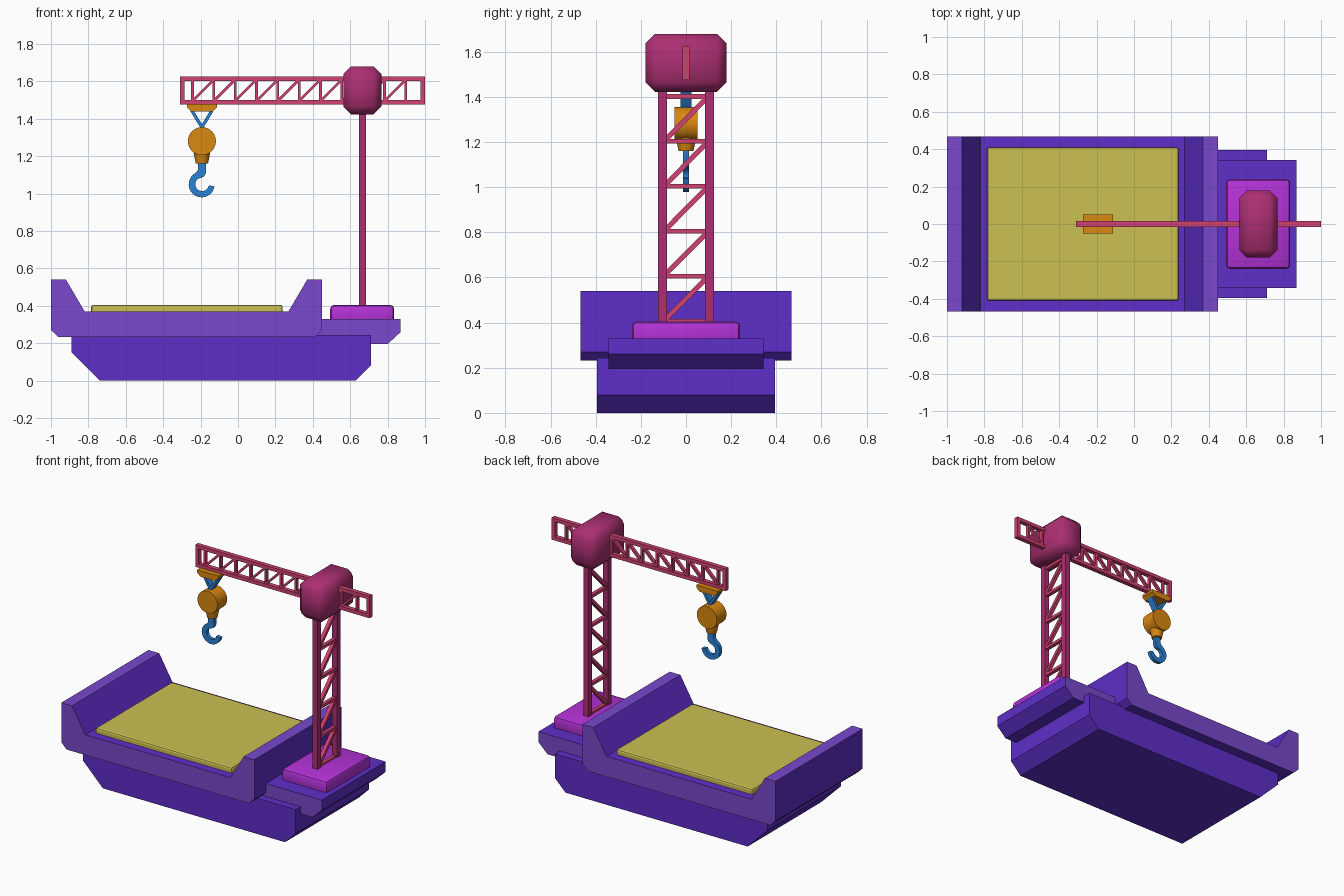
import bpy, bmesh, math
from mathutils import Vector

if "Cube" in bpy.data.objects:
    bpy.data.objects.remove(bpy.data.objects["Cube"])


def mat(name, hexcol):
    m = bpy.data.materials.new(name)
    c = [int(hexcol[i:i + 2], 16) / 255 for i in (0, 2, 4)]
    m.diffuse_color = [v / 12.92 if v <= 0.04045 else ((v + 0.055) / 1.055) ** 2.4 for v in c] + [1]
    m.use_nodes = True
    m.node_tree.nodes["Principled BSDF"].inputs["Base Color"].default_value = m.diffuse_color
    return m


DEEP = mat("deep_purple", "5E2EC8")
LIGHT = mat("light_purple", "7848CC")
YELLOW = mat("cargo_yellow", "CCC052")
MAGENTA = mat("magenta", "B432D8")
PLUM = mat("plum", "AC2F72")
PINK = mat("pink", "D24272")
ORANGE = mat("orange", "DA8810")
BLUE = mat("blue", "2A82D6")


def finish(bm, name, *mats):
    bmesh.ops.recalc_face_normals(bm, faces=bm.faces)
    me = bpy.data.meshes.new(name)
    bm.to_mesh(me)
    bm.free()
    for m in mats:
        me.materials.append(m)
    ob = bpy.data.objects.new(name, me)
    bpy.context.collection.objects.link(ob)
    return ob


def extrude(name, pts, half, *mats):
    """x/z profile extruded symmetrically along y"""
    bm = bmesh.new()
    f = bm.faces.new([bm.verts.new((x, -half, z)) for x, z in pts])
    r = bmesh.ops.extrude_face_region(bm, geom=[f])
    verts = [v for v in r["geom"] if isinstance(v, bmesh.types.BMVert)]
    bmesh.ops.translate(bm, vec=(0, 2 * half, 0), verts=verts)
    return finish(bm, name, *mats)


def add_box(bm, lo, hi):
    vs = bmesh.ops.create_cube(bm, size=1)["verts"]
    for v in vs:
        v.co = Vector([(a + b) / 2 + c * (b - a) for a, b, c in zip(lo, hi, v.co)])


def add_bar(bm, a, b, w, d):
    """bar from a to b; w is its in-plane width, d its depth"""
    a, b = Vector(a), Vector(b)
    t = (b - a).normalized()
    flat = Vector((0, 1, 0)) if abs(a.y - b.y) < 1e-6 else Vector((1, 0, 0))
    side = t.cross(flat)
    vs = bmesh.ops.create_cube(bm, size=1)["verts"]
    for v in vs:
        c = v.co.copy()
        v.co = (a + b) / 2 + t * c.x * (b - a).length + side * c.y * w + flat * c.z * d


def box(name, lo, hi, m, bevel=0, seg=1):
    bm = bmesh.new()
    add_box(bm, lo, hi)
    if bevel:
        bmesh.ops.bevel(bm, geom=bm.edges[:], offset=bevel, segments=seg, profile=0.5, affect='EDGES')
    return finish(bm, name, m)


def smooth(ob, angle=40):
    for o in bpy.context.selected_objects:
        o.select_set(False)
    ob.select_set(True)
    bpy.context.view_layer.objects.active = ob
    bpy.ops.object.shade_smooth_by_angle(angle=math.radians(angle))


def paint_sides(ob):
    """lighter paint on long sides and on bulwark tops"""
    for p in ob.data.polygons:
        if abs(p.normal.y) > 0.9 or (p.normal.z > 0.9 and p.center.z > 0.5):
            p.material_index = 1


# hull
extrude("lower_hull", [(-.89, .24), (-.89, .15), (-.74, 0), (.63, 0), (.71, .08), (.71, .243)],
        .395, DEEP)
paint_sides(extrude("upper_hull", [(-1, .54), (-.92, .54), (-.82, .37), (.27, .37), (.37, .54), (.45, .54),
                                   (.45, .27), (.41, .232), (-.96, .232), (-1, .27)], .468, DEEP, LIGHT))
paint_sides(extrude("stern_platform", [(.40, .33), (.87, .33), (.87, .26), (.80, .195), (.55, .195),
                                       (.40, .25)], .343, DEEP, LIGHT))

# cargo bed
box("cargo_bed", (-.785, -.41, .34), (.238, .41, .405), YELLOW, .012, 2)

# crane base with softened rim
smooth(box("crane_base", (.493, -.24, .30), (.835, .24, .405), MAGENTA, .022, 2))

# mast poles
bm = bmesh.new()
for s in (-1, 1):
    add_box(bm, (.647, s * .104 - .019, .39), (.684, s * .104 + .019, 1.50))
finish(bm, "mast_poles", PLUM)

# mast lattice
bm = bmesh.new()
for i in range(6):
    z = .407 + i * .199
    add_bar(bm, (.665, -.1, z), (.665, .1, z), .02, .024)
    if i < 5:
        add_bar(bm, (.665, -.09, z + .008), (.665, .09, z + .19), .022, .024)
finish(bm, "mast_lattice", PINK)

# jib frame and lattice
bm = bmesh.new()
for z in (1.487, 1.613):
    add_box(bm, (-.31, -.015, z - .012), (1, .015, z + .012))
for x in (-.298, .988):
    add_box(bm, (x - .012, -.015, 1.48), (x + .012, .015, 1.62))
finish(bm, "jib_frame", PINK)
bm = bmesh.new()
for i in range(11):
    x = -.243 + i * .114
    add_bar(bm, (x, 0, 1.48), (x, 0, 1.62), .014, .022)
    if i < 10:
        add_bar(bm, (x, 0, 1.495), (x + .112, 0, 1.607), .014, .022)
finish(bm, "jib_lattice", PINK)

# machinery cab
smooth(box("crane_cab", (.563, -.18, 1.423), (.767, .18, 1.68), PLUM, .042, 1), 60)

# trolley
HX = -.193
extrude("trolley", [(HX - .08, 1.478), (HX + .08, 1.478), (HX + .08, 1.46), (HX + .055, 1.438),
                    (HX - .055, 1.438), (HX - .08, 1.46)], .05, ORANGE)

# hoist cables
bm = bmesh.new()
for s in (-1, 1):
    add_bar(bm, (HX + s * .055, 0, 1.445), (HX - s * .012, 0, 1.335), .017, .048)
finish(bm, "hoist_cables", BLUE)

# pulley block
smooth(extrude("pulley", [(HX + .075 * math.cos(i * math.tau / 32), 1.28 + .075 * math.sin(i * math.tau / 32))
                          for i in range(32)], .052, ORANGE))

# tapered collar under the pulley
bm = bmesh.new()
bmesh.ops.create_cone(bm, cap_ends=True, segments=24, radius1=.033, radius2=.046, depth=.065)
bmesh.ops.translate(bm, vec=(HX, 0, 1.194), verts=bm.verts)
smooth(finish(bm, "hook_collar", ORANGE))

# hook: stem running into an open ring
N, CZ = 20, 1.05
outer, inner = [], []
for i in range(N + 1):
    t = i / N
    a = math.radians(95 + 255 * t)
    ro = .068 + .003 * math.sin(math.pi * t)
    ri = .034 + .004 * t
    outer.append((HX + ro * math.cos(a), CZ + ro * math.sin(a)))
    inner.append((HX + ri * math.cos(a), CZ + ri * math.sin(a)))
smooth(extrude("hook", [(HX + .022, 1.17), (HX - .022, 1.17), (HX - .022, 1.125)] + outer[2:]
               + inner[::-1] + [(HX + .012, 1.092), (HX + .022, 1.11)], .013, BLUE))
